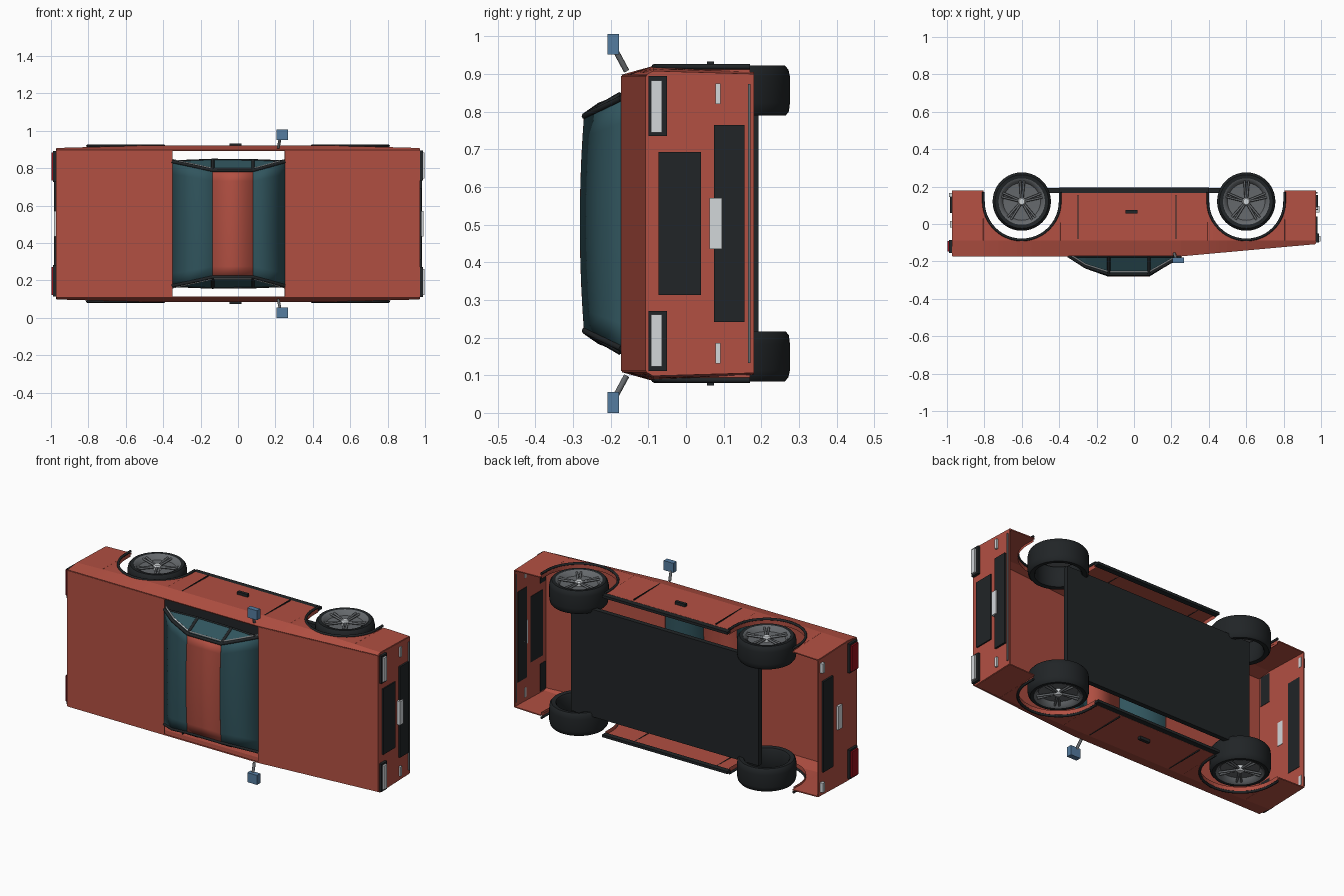
import bpy, bmesh, math
from mathutils import Vector

if "Cube" in bpy.data.objects:
    bpy.data.objects.remove(bpy.data.objects["Cube"])

ZC = 0.503  # car lies on its side: car width runs along z, car "up" is -y


def mat(name, c):
    m = bpy.data.materials.new(name)
    m.diffuse_color = (*c, 1)
    m.use_nodes = True
    m.node_tree.nodes["Principled BSDF"].inputs["Base Color"].default_value = m.diffuse_color
    return m


RED = mat("paint", (0.45, 0.08, 0.055))
DARK = mat("rubber", (0.015, 0.018, 0.02))
GLASS = mat("glass", (0.03, 0.09, 0.11))
GREY = mat("metal", (0.13, 0.14, 0.15))
LIGHT = mat("lamp", (0.65, 0.68, 0.7))
TAIL = mat("tail_red", (0.3, 0.005, 0.01))
BLUE = mat("mirror_blue", (0.09, 0.2, 0.35))


def mesh(name, verts, faces, m, thick=0, smooth=None):
    me = bpy.data.meshes.new(name)
    me.from_pydata(verts, [], faces)
    bm = bmesh.new()
    bm.from_mesh(me)
    bmesh.ops.remove_doubles(bm, verts=bm.verts, dist=1e-5)
    bmesh.ops.recalc_face_normals(bm, faces=bm.faces)
    bm.to_mesh(me)
    bm.free()
    o = bpy.data.objects.new(name, me)
    bpy.context.collection.objects.link(o)
    me.materials.append(m)
    if thick:
        s = o.modifiers.new("thickness", "SOLIDIFY")
        s.thickness, s.offset = thick, 0
    if smooth:
        bpy.context.view_layer.objects.active = o
        bpy.ops.object.select_all(action='DESELECT')
        o.select_set(True)
        bpy.ops.object.shade_smooth_by_angle(angle=math.radians(smooth))
    return o


def grid(name, rows, m, thick=0, smooth=None, wrap=False):
    n, k = len(rows), len(rows[0])
    f = [(i * k + j, i * k + j + 1, (i + 1) % n * k + j + 1, (i + 1) % n * k + j)
         for i in range(n if wrap else n - 1) for j in range(k - 1)]
    return mesh(name, [p for r in rows for p in r], f, m, thick, smooth)


def box(name, x, y, z, m):
    v = [(a, b, c) for a in x for b in y for c in z]
    f = [(0, 1, 3, 2), (4, 5, 7, 6), (0, 1, 5, 4), (2, 3, 7, 6), (0, 2, 6, 4), (1, 3, 7, 5)]
    return mesh(name, v, f, m)


def tube(name, pts, r, m):
    c = bpy.data.curves.new(name, 'CURVE')
    c.dimensions, c.bevel_depth, c.bevel_resolution, c.use_fill_caps = '3D', r, 2, True
    s = c.splines.new('POLY')
    s.points.add(len(pts) - 1)
    for p, q in zip(s.points, pts):
        p.co = (*q, 1)
    c.materials.append(m)
    o = bpy.data.objects.new(name, c)
    bpy.context.collection.objects.link(o)


def lathe(name, prof, cx, cy, s, m, n=40):
    rows = [[(cx + r * math.cos(a), cy + r * math.sin(a), ZC + s * d) for r, d in prof]
            for a in (2 * math.pi * i / n for i in range(n))]
    return grid(name, rows, m, smooth=35, wrap=True)


# Body outline functions
WX, WY, AR = 0.6, 0.12, 0.205


def half(x):
    return 0.415 - 0.013 * max(0, (abs(x) - 0.5) / 0.47)


def top(x):
    return -0.17 + 0.065 * max(0, (x - 0.25) / 0.72)


def low(x):
    d = abs(abs(x) - WX)
    if d < AR:
        return WY - math.sqrt(AR * AR - d * d)
    return 0.18 if abs(x) > WX else 0.165


arch = [math.pi * i / 24 for i in range(25)]
xs = {-0.97, -0.35, 0, 0.25, 0.97}
for c in (-WX, WX):
    xs |= {c + AR * 0.9999 * math.cos(a) for a in arch} | {c - AR - 0.001, c + AR + 0.001}
xs = sorted(xs)

# Body panels
for s in (-1, 1):
    rows = [[(x, low(x), ZC + s * (half(x) - 0.008 * max(0, low(x)) / 0.18)),
             (x, -0.087, ZC + s * half(x)), (x, top(x), ZC + s * 0.392)] for x in xs]
    grid("body_side", rows, RED, 0.006)
    # Sill, door seams, handle, arch lips
    box("sill", (-0.4, 0.4), (0.165, 0.195), (ZC + s * 0.395, ZC + s * 0.41), DARK)
    for dx in (-0.3, 0.225):
        box("door_seam", (dx - .002, dx + .002), (-0.08, 0.155), (ZC + s * 0.405, ZC + s * 0.419), DARK)
    box("door_handle", (-0.045, 0.02), (0.056, 0.074), (ZC + s * 0.41, ZC + s * 0.43), DARK)
    for c in (-WX, WX):
        ring = [(c + AR, 0.17)] + [(c + AR * math.cos(a), WY - AR * math.sin(a)) for a in arch] + [(c - AR, 0.17)]
        tube("arch_trim", [(x, y, ZC + s * 0.416) for x, y in ring], 0.007, DARK)
        grid("arch_flange", [[(x, y, ZC + s * 0.412), (x, y, ZC + s * 0.385)] for x, y in ring], RED)
    # Wing mirrors
    tube("mirror_arm", [(0.215, -0.158, ZC + s * 0.405), (0.225, -0.185, ZC + s * 0.455)], 0.008, GREY)
    box("mirror", (0.205, 0.267), (-0.208, -0.178), (ZC + s * 0.448, ZC + s * 0.503), BLUE)

for name, a, b in (("hood", 0.25, 0.97), ("trunk_lid", -0.97, -0.35)):
    grid(name, [[(x, top(x), ZC - 0.392), (x, top(x), ZC + 0.392)] for x in (a, b)], RED, 0.006)
for name, x in (("front_panel", 0.97), ("rear_panel", -0.97)):
    h = half(x)
    v = [(x, y, ZC + w) for y, w in ((0.18, h - .008), (-0.087, h), (top(x), 0.392),
                                     (top(x), -0.392), (-0.087, -h), (0.18, .008 - h))]
    mesh(name, v, [tuple(range(6))], RED, 0.006)
box("floor_plate", (-0.6, 0.6), (0.165, 0.193), (ZC - 0.31, ZC + 0.31), DARK)

# Front and rear fittings
box("grille", (0.965, 0.98), (-0.073, 0.04), (ZC - 0.19, ZC + 0.19), DARK)
box("lower_intake", (0.965, 0.984), (0.075, 0.155), (ZC - 0.262, ZC + 0.262), DARK)
box("front_plate", (0.965, 0.992), (0.062, 0.096), (ZC - 0.068, ZC + 0.068), LIGHT)
box("front_strip", (0.965, 0.98), (0.164, 0.171), (ZC - 0.37, ZC + 0.37), GREY)
box("rear_bumper_panel", (-0.984, -0.965), (0.06, 0.15), (ZC - 0.262, ZC + 0.262), DARK)
box("rear_plate", (-0.985, -0.965), (-0.02, 0.016), (ZC - 0.068, ZC + 0.068), LIGHT)
for s in (-1, 1):
    def z(a, b):
        return (ZC + s * a, ZC + s * b)
    box("headlight_frame", (0.965, 0.988), (-0.1, -0.05), z(0.232, 0.392), DARK)
    box("headlight", (0.98, 0.998), (-0.093, -0.064), z(0.242, 0.38), LIGHT)
    box("front_marker", (0.965, 0.985), (0.078, 0.092), z(0.317, 0.372), LIGHT)
    box("taillight_frame", (-0.988, -0.965), (-0.155, -0.085), z(0.222, 0.39), DARK)
    box("taillight", (-0.998, -0.98), (-0.148, -0.092), z(0.232, 0.38), TAIL)
    box("rear_marker", (-0.99, -0.965), (0.145, 0.165), z(0.317, 0.372), LIGHT)

# Cabin: stations of x, y, half width from rear to front
cab = [(-0.35, -0.17, 0.332), (-0.26, -0.228, 0.313), (-0.135, -0.268, 0.285),
       (0.08, -0.268, 0.285), (0.165, -0.22, 0.308), (0.25, -0.17, 0.332)]


def across(x, y, h):
    bulge = 0.011 * min(1, (-0.17 - y) / 0.09)
    return [(x, y - bulge * (1 - t * t), ZC + h * t) for t in (i / 5 for i in range(-5, 6))]


for name, a, b, m in (("rear_window", 0, 3, GLASS), ("roof", 2, 4, RED), ("windscreen", 3, 6, GLASS)):
    grid(name, [across(*c) for c in cab[a:b]], m, 0.006, smooth=30)
for s in (-1, 1):
    edge = [Vector((x, y, ZC + s * h)) for x, y, h in cab]
    base = [Vector((x, -0.172, ZC + s * (0.345 - 0.04 * abs(x + 0.05)))) for x, _, _ in cab]
    grid("side_window", [[e, b] for e, b in zip(edge, base)], GLASS, 0.004)
    tube("roof_rail", edge, 0.009, DARK)
    tube("window_trim", [e + Vector((0, 0.012, s * 0.01)) for e in edge], 0.004, LIGHT)
    tube("window_base", base, 0.006, DARK)
    for i in (2, 3):
        tube("pillar", [edge[i], base[i]], 0.009, DARK)

# Wheels
tyre = [(0.122, 0.29), (0.145, 0.287), (0.153, 0.297), (0.156, 0.32), (0.156, 0.39),
        (0.152, 0.408), (0.143, 0.419), (0.122, 0.416), (0.116, 0.405), (0.116, 0.3), (0.122, 0.29)]
for s in (-1, 1):
    for cx in (-WX, WX):
        lathe("tyre", tyre, cx, WY, s, DARK)
        lathe("rim", [(0, 0.385), (0.1, 0.392), (0.112, 0.412), (0.124, 0.418), (0.124, 0.405)], cx, WY, s, GREY)
        lathe("hub_cap", [(0, 0.414), (0.016, 0.414), (0.022, 0.406), (0.022, 0.385)], cx, WY, s, LIGHT, 20)
        for k in range(5):
            a = math.tau * k / 5 + 0.3
            for off in (-0.1, 0.1):
                p = [(cx + r * math.cos(a + o), WY + r * math.sin(a + o), ZC + s * d)
                     for r, o, d in ((0.018, off * 2, 0.402), (0.112, off, 0.408))]
                tube("spoke", p, 0.006, GREY)
